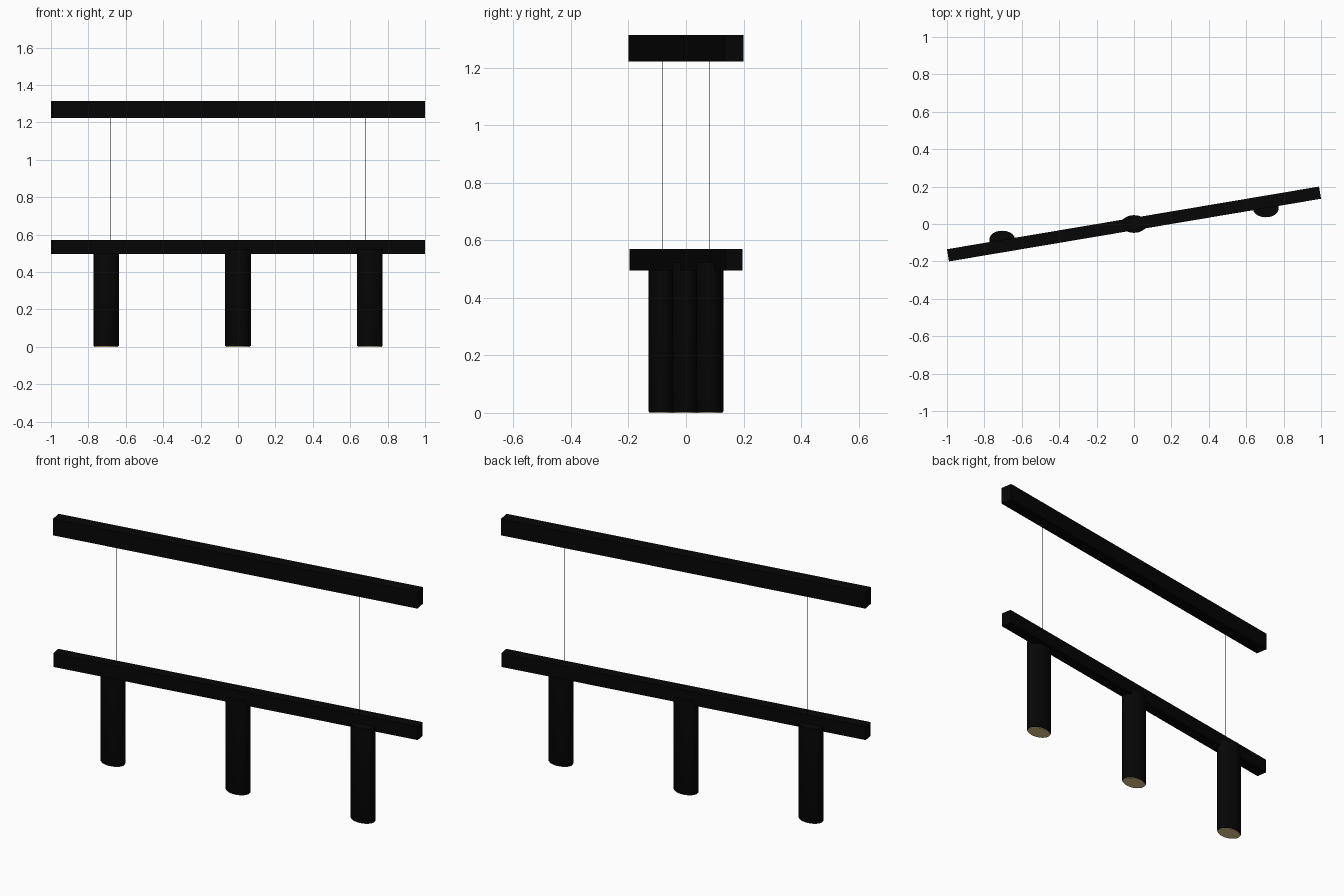
import bpy, bmesh, math
from mathutils import Matrix

cube = bpy.data.objects.get("Cube")
if cube:
    bpy.data.objects.remove(cube, do_unlink=True)

ANGLE = math.radians(9.56)   # the bars run slightly diagonally


def material(name, rgb, rough=0.5):
    m = bpy.data.materials.new(name)
    m.use_nodes = True
    m.diffuse_color = (*rgb, 1)
    bsdf = m.node_tree.nodes["Principled BSDF"]
    bsdf.inputs["Base Color"].default_value = (*rgb, 1)
    bsdf.inputs["Roughness"].default_value = rough
    return m


black = material("matte black", (0.0018, 0.0018, 0.0018))
warm = material("warm diffuser", (0.85, 0.62, 0.28))


def add_object(name, bm, mat, smooth=False):
    mesh = bpy.data.meshes.new(name)
    bm.to_mesh(mesh)
    bm.free()
    mesh.materials.append(mat)
    ob = bpy.data.objects.new(name, mesh)
    bpy.context.collection.objects.link(ob)
    if smooth:
        bpy.ops.object.select_all(action='DESELECT')
        ob.select_set(True)
        bpy.context.view_layer.objects.active = ob
        bpy.ops.object.shade_smooth_by_angle(angle=math.radians(35))
    return ob


def bar(name, length, width, z0, z1):
    bm = bmesh.new()
    bmesh.ops.create_cube(bm, size=1)
    bmesh.ops.scale(bm, vec=(length, width, z1 - z0), verts=bm.verts)
    ob = add_object(name, bm, black)
    ob.location.z = (z0 + z1) / 2
    ob.rotation_euler.z = ANGLE
    return ob


def cylinder(name, x, y, rx, ry, z0, z1, mat, sides=48, bevel=0):
    bm = bmesh.new()
    bmesh.ops.create_cone(bm, cap_ends=True, segments=sides, radius1=1, radius2=1,
                          depth=z1 - z0)
    bmesh.ops.scale(bm, vec=(rx, ry, 1), verts=bm.verts)
    if bevel:
        # soften the lower rim only
        rim = [e for e in bm.edges if all(v.co.z < 0 for v in e.verts)]
        bmesh.ops.bevel(bm, geom=rim, offset=bevel, segments=2, affect='EDGES', profile=0.5)
    bmesh.ops.transform(bm, matrix=Matrix.Translation((x, y, (z0 + z1) / 2)), verts=bm.verts)
    return add_object(name, bm, mat, smooth=True)


# Ceiling rail and hanging rail
bar("ceiling_bar", 2.017, 0.066, 1.222, 1.313)
bar("hanging_bar", 2.017, 0.058, 0.495, 0.570)

# Suspension wires
for side, s in (("right", -1), ("left", 1)):
    cylinder(f"{side}_wire", s * 0.683, s * 0.082, 0.0011, 0.0011, 0.53, 1.26, black, sides=8)

# Lamp tubes with glowing discs in their lower ends
for side, s in (("right", -1), ("middle", 0), ("left", 1)):
    x, y = s * 0.705, s * 0.083
    cylinder(f"{side}_lamp_tube", x, y, 0.0685, 0.047, 0.003, 0.523, black, bevel=0.003)
    cylinder(f"{side}_lamp_diffuser", x, y, 0.064, 0.044, 0.0, 0.006, warm)
